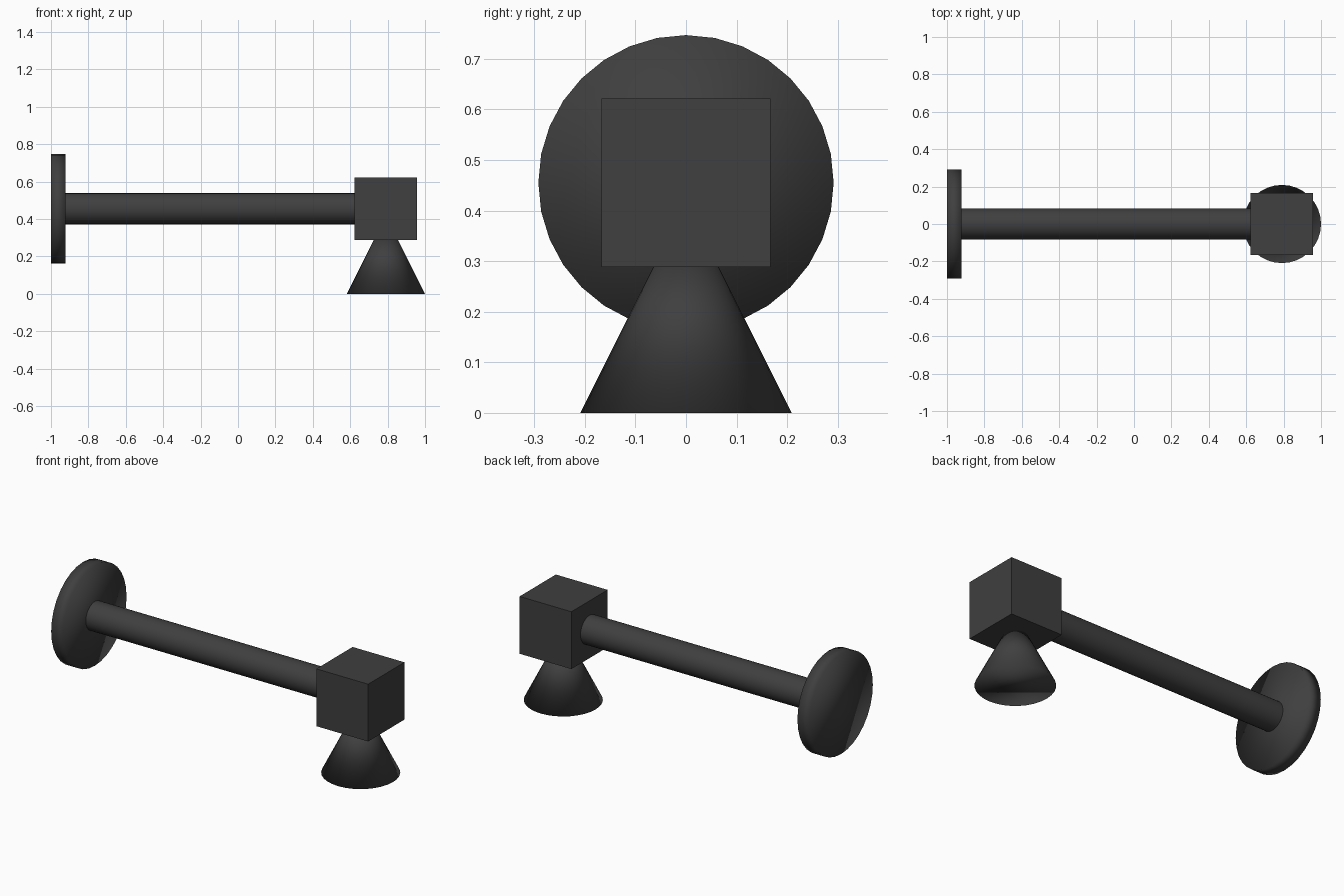
import bpy
import math

if "Cube" in bpy.data.objects:
    bpy.data.objects.remove(bpy.data.objects["Cube"])

AXIS_Z = 0.455      # height of the arm axis
HEAD_X = 0.789      # centre of the head block

dark = bpy.data.materials.new("dark_metal")
dark.diffuse_color = (0.05, 0.05, 0.05, 1)
dark.use_nodes = True
dark.node_tree.nodes["Principled BSDF"].inputs["Base Color"].default_value = dark.diffuse_color


def finish(name, smooth=None):
    ob = bpy.context.object
    ob.name = name
    ob.data.materials.append(dark)
    if smooth == "full":
        bpy.ops.object.shade_smooth()
    elif smooth == "angle":
        bpy.ops.object.shade_smooth_by_angle(angle=math.radians(40))
    return ob


def cylinder_x(name, x0, x1, radius, smooth):
    """Round bar lying along x."""
    bpy.ops.mesh.primitive_cylinder_add(
        vertices=32, radius=radius, depth=x1 - x0,
        location=((x0 + x1) / 2, 0, AXIS_Z), rotation=(0, math.pi / 2, 0))
    return finish(name, smooth)


# round wall plate
cylinder_x("wall_plate", -1.0, -0.923, 0.292, "full")

# horizontal arm, ends buried in plate and block
cylinder_x("arm", -0.95, 0.66, 0.083, "angle")

# cubic head block
bpy.ops.mesh.primitive_cube_add(size=0.334, location=(HEAD_X, 0, AXIS_Z))
finish("head_block")

# conical shade, tip hidden in the block
bpy.ops.mesh.primitive_cone_add(
    vertices=32, radius1=0.209, radius2=0, depth=0.418,
    location=(0.791, 0, 0.209))
finish("cone_shade", "full")
